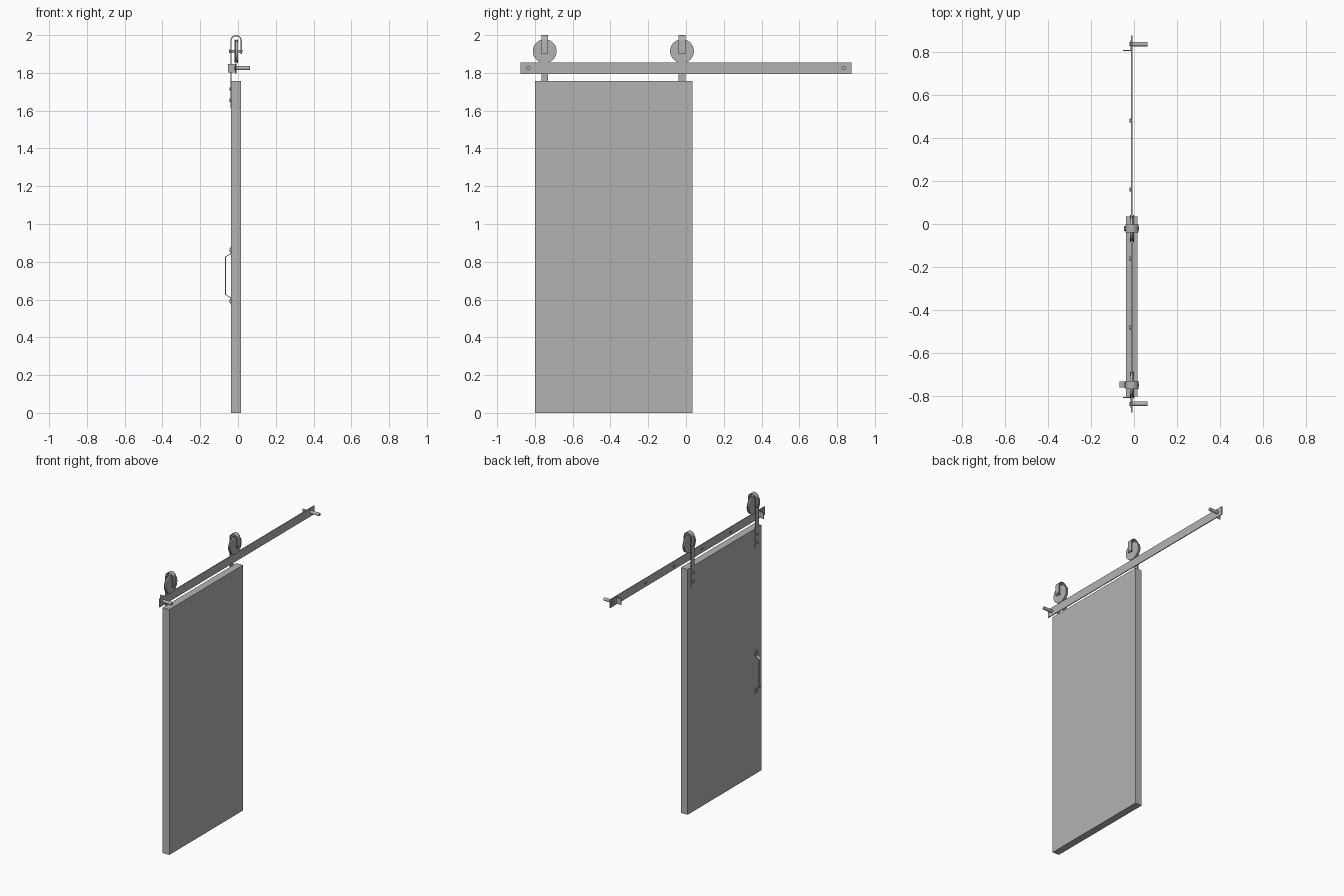
import bpy, bmesh
from math import pi, sin, cos
from mathutils import Matrix, Vector

if "Cube" in bpy.data.objects:
    bpy.data.objects.remove(bpy.data.objects["Cube"], do_unlink=True)

GREY = (0.45, 0.45, 0.45, 1)
grey = bpy.data.materials.new("plain grey")
grey.use_nodes = True
grey.diffuse_color = GREY
grey.node_tree.nodes["Principled BSDF"].inputs["Base Color"].default_value = GREY

TRACK_X, TRACK_Z = -0.01, 1.825
FACE_X = -0.036                      # handle side of the door


def finish(name, bm, smooth=False):
    bmesh.ops.recalc_face_normals(bm, faces=bm.faces)
    mesh = bpy.data.meshes.new(name)
    bm.to_mesh(mesh)
    bm.free()
    mesh.materials.append(grey)
    obj = bpy.data.objects.new(name, mesh)
    bpy.context.collection.objects.link(obj)
    if smooth:
        bpy.ops.object.select_all(action='DESELECT')
        obj.select_set(True)
        bpy.context.view_layer.objects.active = obj
        bpy.ops.object.shade_smooth_by_angle()
    return obj


def box(name, lo, hi):
    lo, hi = Vector(lo), Vector(hi)
    bm = bmesh.new()
    bmesh.ops.create_cube(bm, size=1, matrix=Matrix.Translation((lo + hi) / 2)
                          @ Matrix.Diagonal((hi - lo).to_4d()))
    return finish(name, bm)


def rod(name, x0, x1, y, z, r, sides=24):
    """Cylinder running along x."""
    bm = bmesh.new()
    bmesh.ops.create_cone(bm, cap_ends=True, segments=sides, radius1=r, radius2=r,
                          depth=x1 - x0,
                          matrix=Matrix.Translation(((x0 + x1) / 2, y, z))
                          @ Matrix.Rotation(pi / 2, 4, 'Y'))
    return finish(name, bm, sides > 8)


def ribbon(name, path, y, width, thick):
    """Flat bar bent along a path of (x, z) points."""
    pts = [Vector(p) for p in path]
    bm = bmesh.new()
    rings = []
    for i, p in enumerate(pts):
        t = (pts[min(i + 1, len(pts) - 1)] - pts[max(i - 1, 0)]).normalized()
        n = Vector((-t.y, t.x)) * thick / 2
        rings.append([bm.verts.new((p.x + s * n.x, y + w * width / 2, p.y + s * n.y))
                      for s, w in ((-1, -1), (1, -1), (1, 1), (-1, 1))])
    for a, b in zip(rings, rings[1:]):
        for k in range(4):
            bm.faces.new((a[k], a[k - 1], b[k - 1], b[k]))
    bm.faces.new(rings[0])
    bm.faces.new(rings[-1])
    return finish(name, bm, True)


def wheel(name, x, y, z):
    """Grooved roller turned about the x axis."""
    profile = [(-0.009, 0), (-0.009, 0.063), (-0.005, 0.063), (-0.004, 0.058),
               (0.004, 0.058), (0.005, 0.063), (0.009, 0.063), (0.009, 0)]
    bm = bmesh.new()
    vs = [bm.verts.new((x + px, y, z + r)) for px, r in profile]
    edges = [bm.edges.new(e) for e in zip(vs, vs[1:])]
    bmesh.ops.spin(bm, geom=vs + edges, cent=(x, y, z), axis=(1, 0, 0),
                   angle=2 * pi, steps=48)
    bmesh.ops.remove_doubles(bm, verts=bm.verts, dist=0.0001)
    return finish(name, bm, True)


# Door panel and track
box("door_panel", (FACE_X, -0.8, 0), (0.016, 0.034, 1.757))
box("track", (TRACK_X - 0.003, -0.875, TRACK_Z - 0.03),
    (TRACK_X + 0.003, 0.875, TRACK_Z + 0.03))

# Hangers: wheel, bent strap over the wheel, axle and bolts
ARC = 0.027
for label, y in (("front", -0.748), ("back", -0.021)):
    wheel(label + "_wheel", TRACK_X, y, 1.915)
    arc = [(TRACK_X - ARC * cos(pi * i / 16), 1.97 + ARC * sin(pi * i / 16))
           for i in range(17)]
    ribbon(label + "_hanger_strap",
           [(TRACK_X - ARC, 1.615)] + arc + [(TRACK_X + ARC, 1.9)], y, 0.036, 0.006)
    rod(label + "_axle", -0.045, 0.023, y, 1.915, 0.007)
    rod(label + "_axle_nut", -0.047, -0.039, y, 1.915, 0.011, 6)
    for i, z in enumerate((1.655, 1.715)):
        rod(f"{label}_strap_bolt_{i + 1}", -0.046, FACE_X, y, z, 0.01, 6)

# Wall spacers and stop brackets at both track ends
for label, s in (("front", -1), ("back", 1)):
    rod(label + "_wall_spacer", TRACK_X, 0.063, s * 0.835, TRACK_Z, 0.011)
    rod(label + "_spacer_bolt", -0.022, TRACK_X, s * 0.835, TRACK_Z, 0.009, 6)
    ya, yb = sorted((s * 0.804, s * 0.809))
    box(label + "_stop_plate", (-0.052, ya, 1.803), (TRACK_X, yb, 1.847))
    ya, yb = sorted((s * 0.804, s * 0.855))
    box(label + "_stop_base", (-0.017, ya, 1.803), (-0.012, yb, 1.847))

# Track screws
for i in range(4):
    rod(f"track_screw_{i + 1}", -0.02, TRACK_X, -0.48 + 0.32 * i, TRACK_Z, 0.009, 6)

# Pull handle with flat feet
HY = -0.745
ribbon("pull_handle", [(-0.038, 0.575), (-0.038, 0.61), (-0.066, 0.626),
                       (-0.066, 0.826), (-0.038, 0.842), (-0.038, 0.88)],
       HY, 0.028, 0.005)
for label, z in (("lower", 0.592), ("upper", 0.863)):
    rod(label + "_handle_screw", -0.045, FACE_X, HY, z, 0.008, 12)
